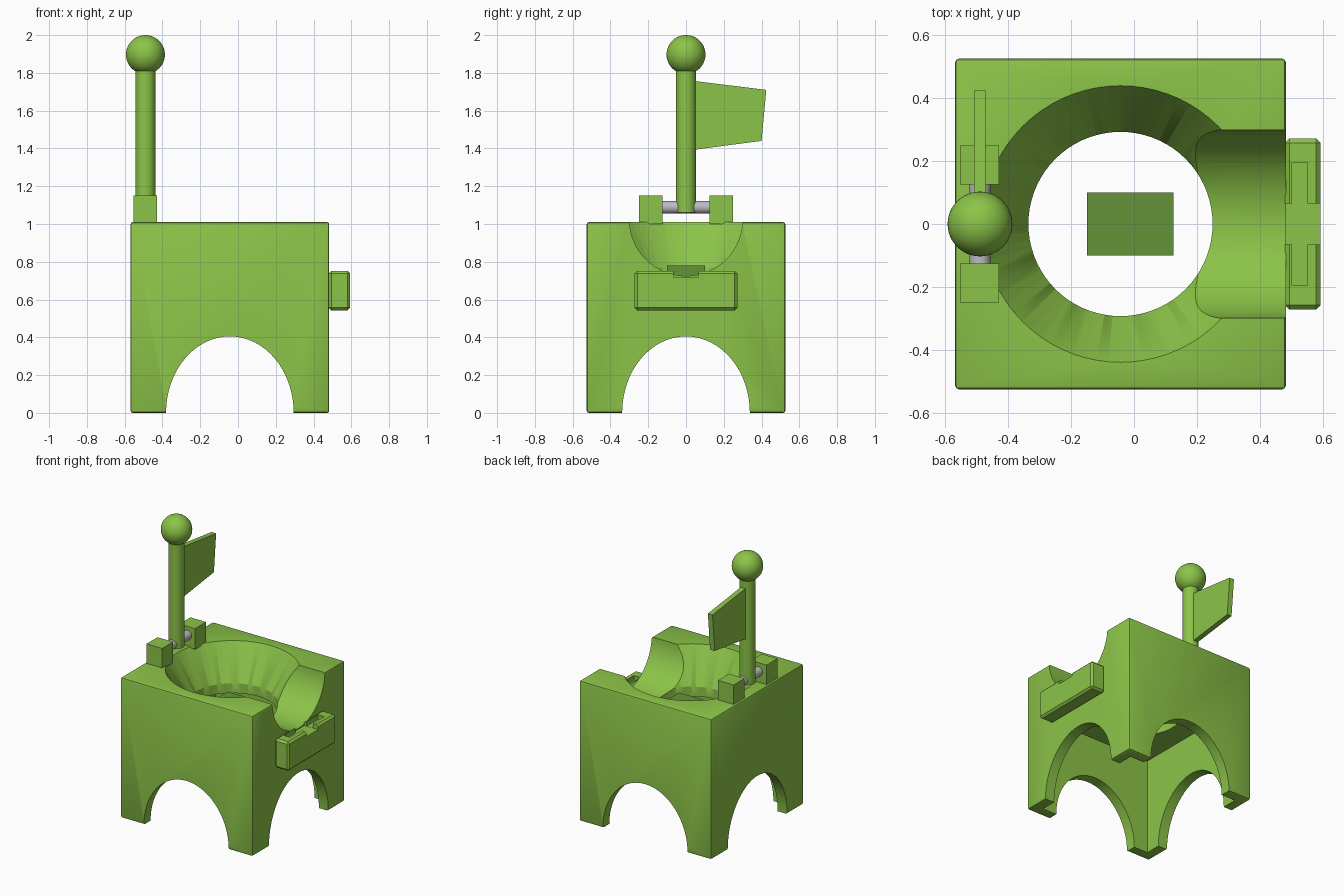
import bpy, bmesh, math

if "Cube" in bpy.data.objects:
    bpy.data.objects.remove(bpy.data.objects["Cube"], do_unlink=True)


def material(name, rgb):
    m = bpy.data.materials.new(name)
    m.use_nodes = True
    m.diffuse_color = (*rgb, 1)
    m.node_tree.nodes["Principled BSDF"].inputs["Base Color"].default_value = (*rgb, 1)
    return m


GREEN = material("leaf green", (0.26, 0.55, 0.065))
DARK = material("shaded green", (0.13, 0.29, 0.04))
GREY = material("metal grey", (0.5, 0.5, 0.54))
CX = -0.043          # centre of the block and bowl
WALL = 0.075


def finish(name, mat, smooth=False):
    ob = bpy.context.object
    ob.name = ob.data.name = name
    ob.data.materials.clear()
    ob.data.materials.append(mat)
    bpy.ops.object.transform_apply(location=True, rotation=True, scale=True)
    if smooth:
        bpy.ops.object.shade_smooth_by_angle(angle=math.radians(35))
    return ob


def box(name, lo, hi, mat=GREEN, bevel=0, segments=1):
    bpy.ops.mesh.primitive_cube_add(size=1, location=[(a + b) / 2 for a, b in zip(lo, hi)])
    bpy.context.object.scale = [b - a for a, b in zip(lo, hi)]
    ob = finish(name, mat)
    if bevel:
        mod = ob.modifiers.new("bevel", "BEVEL")
        mod.width, mod.segments = bevel, segments
        bpy.ops.object.modifier_apply(modifier=mod.name)
    return ob


def rod(name, loc, axis, radii, length, mat=GREEN, sides=48):
    """Cylinder along an axis; radii are the two half-widths across it."""
    rot = {"x": (0, math.pi / 2, 0), "y": (math.pi / 2, 0, 0), "z": (0, 0, 0)}[axis]
    bpy.ops.mesh.primitive_cylinder_add(vertices=sides, radius=1, depth=1, location=loc, rotation=rot)
    bpy.context.object.scale = (*radii, length)
    return finish(name, mat, True)


def from_bmesh(name, bm, mat=GREEN):
    bmesh.ops.recalc_face_normals(bm, faces=bm.faces)
    me = bpy.data.meshes.new(name)
    bm.to_mesh(me)
    bm.free()
    me.materials.append(mat)
    ob = bpy.data.objects.new(name, me)
    bpy.context.collection.objects.link(ob)
    return ob


def cut(target, cutter):
    bpy.ops.object.select_all(action="DESELECT")
    target.select_set(True)
    bpy.context.view_layer.objects.active = target
    mod = target.modifiers.new("cut", "BOOLEAN")
    mod.operation, mod.solver, mod.object = "DIFFERENCE", "EXACT", cutter
    bpy.ops.object.modifier_apply(modifier=mod.name)
    bpy.data.objects.remove(cutter, do_unlink=True)


def funnel(profile, sides=72):
    """Closed solid of revolution through (radius, height) rings."""
    bm = bmesh.new()
    rings = [[bm.verts.new((CX + r * math.cos(math.tau * i / sides),
                            r * math.sin(math.tau * i / sides), z))
              for i in range(sides)] for r, z in profile]
    for a, b in zip(rings, rings[1:]):
        for i in range(sides):
            j = (i + 1) % sides
            bm.faces.new((a[i], a[j], b[j], b[i]))
    bm.faces.new(rings[0])
    bm.faces.new(rings[-1])
    return from_bmesh("funnel_cutter", bm)


# Hollow block with four arches, a conical bowl over a throat, and a side channel
X0, X1, Y = -0.569, 0.483, 0.526
block = box("block", (X0, -Y, 0), (X1, Y, 1.01), bevel=0.012, segments=2)
cut(block, box("hollow_cutter", (X0 + WALL, WALL - Y, -0.1), (X1 - WALL, Y - WALL, 0.7)))
cut(block, rod("arch_cutter", (CX, 0, 0), "y", (0.338, 0.405), 3, sides=64))
cut(block, rod("arch_cutter", (CX, 0, 0), "x", (0.405, 0.338), 3, sides=64))
cut(block, funnel([(0.293, 0.6), (0.293, 0.77), (0.44, 1.01), (0.44, 1.1)]))
cut(block, rod("channel_cutter", (0.57, 0, 1.025), "x", (0.3, 0.3), 0.8, sides=64))
bpy.ops.object.shade_smooth_by_angle(angle=math.radians(35))

# Plate hanging in the throat of the bowl
box("throat_plate", (-0.15, -0.1, 0.71), (0.125, 0.1, 0.78), DARK)

# Side holder with a long slot and a cross notch
holder = box("side_holder", (0.48, -0.272, 0.543), (0.593, 0.272, 0.752), bevel=0.014)
cut(holder, box("slot_cutter", (0.502, -0.195, 0.72), (0.552, 0.195, 0.9)))
cut(holder, box("notch_cutter", (0.4, -0.065, 0.719), (0.7, 0.065, 0.9)))

# Hinge brackets and pin, its ends flush with the brackets
for side, s in (("front", -1), ("back", 1)):
    y0, y1 = sorted((s * 0.125, s * 0.25))
    box("hinge_bracket_" + side, (-0.554, y0, 1.0), (-0.43, y1, 1.15))
rod("hinge_pin", (-0.49, 0, 1.088), "y", (0.033, 0.033), 0.499, GREY, 32)

# Pole with a ball on top
rod("pole", (-0.49, 0, 1.455), "z", (0.053, 0.053), 0.79)
bpy.ops.mesh.primitive_uv_sphere_add(segments=48, ring_count=24, radius=0.103, location=(-0.49, 0, 1.897))
finish("pole_ball", GREEN, True)

# Tapered flag behind the pole
bm = bmesh.new()
outline = [(0.02, 1.39), (0.4, 1.44), (0.425, 1.71), (0.02, 1.76)]
face = bm.faces.new([bm.verts.new((-0.509, y, z)) for y, z in outline])
solid = bmesh.ops.extrude_face_region(bm, geom=[face])
bmesh.ops.translate(bm, vec=(0.037, 0, 0),
                    verts=[v for v in solid["geom"] if isinstance(v, bmesh.types.BMVert)])
from_bmesh("flag", bm)
